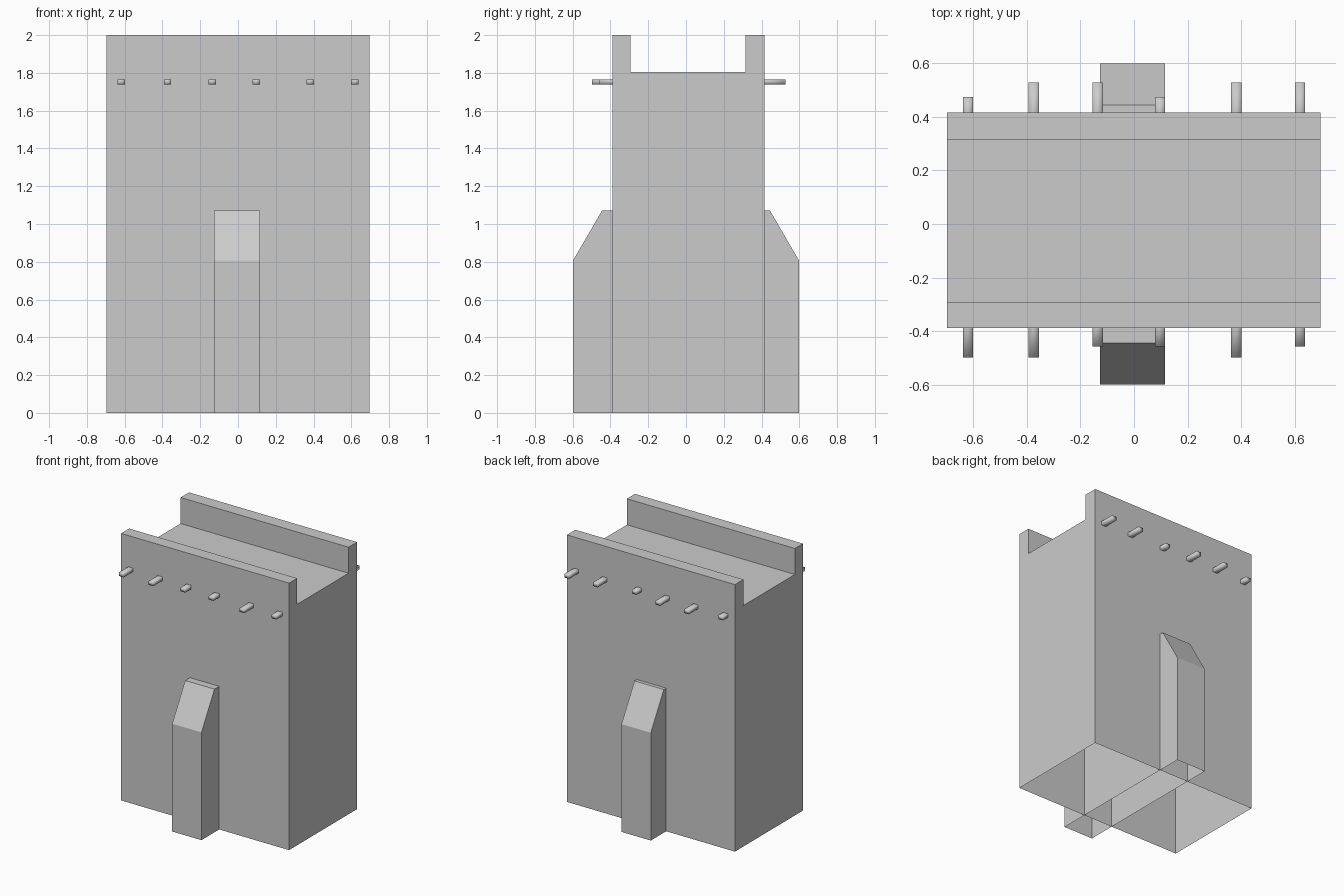
import bpy

if "Cube" in bpy.data.objects:
    bpy.data.objects.remove(bpy.data.objects["Cube"])


def extrude_profile(name, profile, x0, x1):
    """Extrude a (y, z) profile along x; the last edge (the underside) stays open."""
    n = len(profile)
    verts = [(x, y, z) for x in (x0, x1) for y, z in profile]
    faces = [tuple(range(n)), tuple(range(2 * n - 1, n - 1, -1))]
    faces += [(i + 1, i, i + n, i + n + 1) for i in range(n - 1)]
    mesh = bpy.data.meshes.new(name)
    mesh.from_pydata(verts, [], faces)
    obj = bpy.data.objects.new(name, mesh)
    bpy.context.collection.objects.link(obj)
    return obj


def beam(name, x, y_wall, y_end, half=0.0195, z0=1.738, z1=1.766):
    """Small smooth-shaded beam end sticking out of a wall, open at the wall."""
    ring = [(x - half, z0), (x + half, z0), (x + half, z1), (x - half, z1)]
    verts = [(px, y, pz) for y in (y_wall, y_end) for px, pz in ring]
    faces = [(i, (i + 1) % 4, (i + 1) % 4 + 4, i + 4) for i in range(4)] + [(4, 5, 6, 7)]
    if y_end > y_wall:
        faces = [f[::-1] for f in faces]
    mesh = bpy.data.meshes.new(name)
    mesh.from_pydata(verts, [], faces)
    for p in mesh.polygons:
        p.use_smooth = True
    obj = bpy.data.objects.new(name, mesh)
    bpy.context.collection.objects.link(obj)
    return obj


FRONT, BACK = -0.388, 0.416

# Wall block with a walkway sunk between two parapets (open underneath)
extrude_profile("wall", [(BACK, 0), (BACK, 2), (0.316, 2), (0.316, 1.805),
                         (-0.293, 1.805), (-0.293, 2), (FRONT, 2), (FRONT, 0)],
                -0.697, 0.695)

# Buttress running through the wall, sloped on both faces (open underneath)
extrude_profile("buttress", [(0.598, 0), (0.598, 0.807), (0.444, 1.072),
                             (-0.444, 1.072), (-0.598, 0.807), (-0.598, 0)],
                -0.127, 0.116)

# Beam ends along both faces, of uneven length
xs = [-0.619, -0.373, -0.136, 0.097, 0.382, 0.619]
front_ends = [-0.497, -0.497, -0.457, -0.457, -0.497, -0.457]
back_ends = [0.474, 0.527, 0.527, 0.474, 0.527, 0.527]
for i, (x, f, b) in enumerate(zip(xs, front_ends, back_ends)):
    beam(f"front_beam_{i + 1}", x, FRONT, f)
    beam(f"back_beam_{i + 1}", x, BACK, b)
